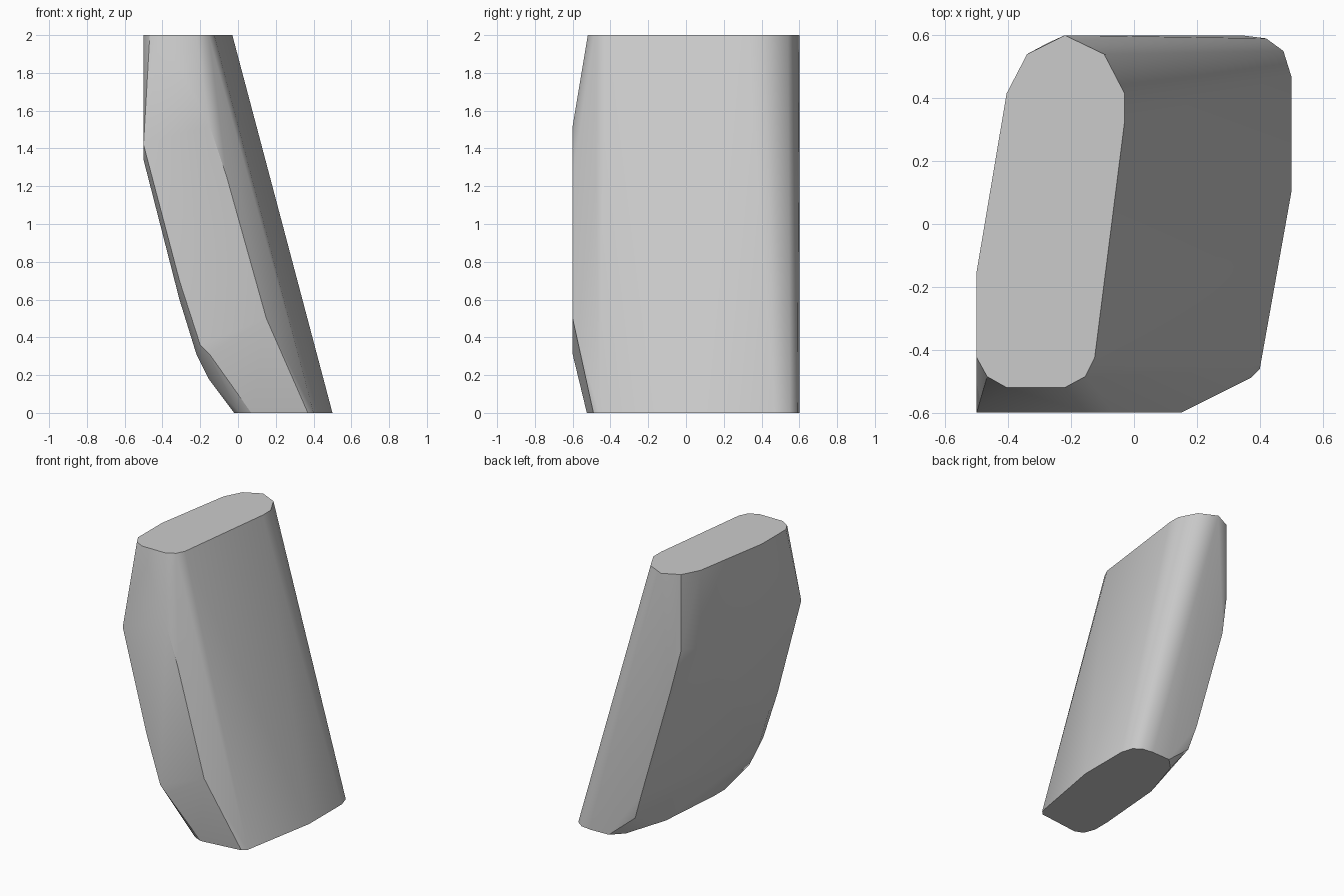
import bpy
import bmesh
import math

default_cube = bpy.data.objects.get("Cube")
if default_cube:
    bpy.data.objects.remove(default_cube, do_unlink=True)


def make_material(name, color):
    material = bpy.data.materials.new(name)
    material.use_nodes = True
    material.diffuse_color = color
    shader = material.node_tree.nodes["Principled BSDF"]
    shader.inputs["Base Color"].default_value = color
    return material


def at_height(outline, z):
    """Place an (x, y) outline on a horizontal plane."""
    return [(x, y, z) for x, y in outline]


def at_depth(outline, y):
    """Place an (x, z) outline on a plane parallel to the front."""
    return [(x, y, z) for x, z in outline]


def convex_block(name, points, material):
    """Wrap the cross-sections in one faceted skin."""
    mesh = bpy.data.meshes.new(name)
    bm = bmesh.new()
    for point in points:
        bm.verts.new(point)
    hull = bmesh.ops.convex_hull(bm, input=bm.verts[:])
    spare = {g for g in hull["geom_interior"] + hull["geom_unused"]
             if isinstance(g, bmesh.types.BMVert)}
    bmesh.ops.delete(bm, geom=list(spare), context="VERTS")
    bmesh.ops.dissolve_limit(bm, angle_limit=math.radians(1),
                             verts=bm.verts[:], edges=bm.edges[:])
    bmesh.ops.recalc_face_normals(bm, faces=bm.faces[:])
    bm.to_mesh(mesh)
    bm.free()
    mesh.materials.append(material)
    block = bpy.data.objects.new(name, mesh)
    bpy.context.collection.objects.link(block)
    return block


# Flat top cap, a long rounded slot
top_cap = [(-.22, .6), (-.34, .54), (-.405, .415), (-.5, -.15), (-.5, -.425),
           (-.467, -.485), (-.405, -.52), (-.22, -.52), (-.155, -.485),
           (-.125, -.425), (-.03, .325), (-.03, .415), (-.095, .54)]

# Flat base, shifted sideways by the lean
base_cap = [(.34, .6), (.42, .59), (.475, .55), (.5, .47), (.5, .1),
            (.4, -.46), (.37, -.49), (.07, -.525), (.01, -.5), (-.02, -.42),
            (-.02, -.3), (.02, .2), (.12, .515), (.2, .595)]

# Flat front face and the curved lower edge set just behind it
front_face = [(-.5, 1.42), (-.15, 1.52), (-.06, 1.25), (.15, .5),
              (-.15, .31), (-.2, .36), (-.31, .7)]
curved_edge = [(-.5, 1.34), (-.31, .6), (-.22, .31), (-.155, .18)]

# Rear shoulder, curving down to the base as the upright side starts to lean
rear_shoulder = [(-.34, .54, 1.455), (-.405, .415, 1.44), (-.275, .575, 1.14),
                 (-.05, .58, .35), (.01, .565, .16)]

sections = (at_height(top_cap, 2) + at_height(base_cap, 0)
            + at_depth(front_face, -.6) + at_depth(curved_edge, -.5)
            + rear_shoulder)

grey = make_material("plain grey", (.6, .6, .6, 1))
block = convex_block("leaning_block", sections, grey)

# Soft shading across the rounded corners, sharp at the caps
bpy.ops.object.select_all(action="DESELECT")
block.select_set(True)
bpy.context.view_layer.objects.active = block
bpy.ops.object.shade_smooth_by_angle(angle=math.radians(30))
